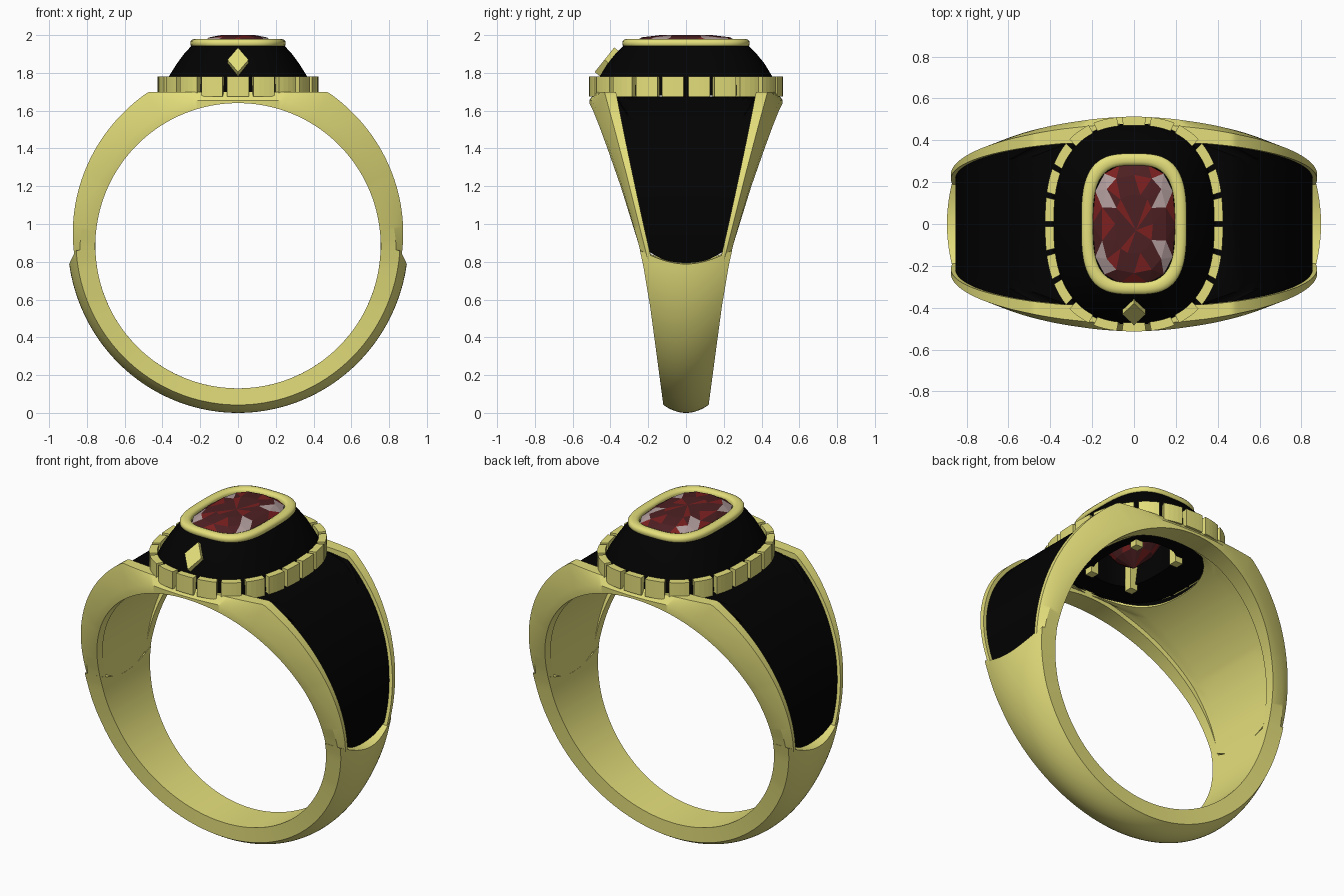
import bpy, bmesh, math, random
from math import sin, cos, asin, acos, pi, radians

if "Cube" in bpy.data.objects:
    bpy.data.objects.remove(bpy.data.objects["Cube"])
random.seed(7)

def material(name, rgb):
    m = bpy.data.materials.new(name)
    m.diffuse_color = (*rgb, 1)
    m.use_nodes = True
    m.node_tree.nodes["Principled BSDF"].inputs["Base Color"].default_value = m.diffuse_color
    return m

GOLD = material("gold", (0.78, 0.74, 0.20))
BLACK = material("black_enamel", (0.0005, 0.0005, 0.0005))
DARK = material("dark_red", (0.075, 0.014, 0.016))
RED = material("bright_red", (0.20, 0.014, 0.014))
PALE = material("pale_pink", (0.45, 0.34, 0.34))
CZ, RI = 0.885, 0.755            # finger hole centre and radius

def finish(name, bm, mats, mirror=None):
    bmesh.ops.recalc_face_normals(bm, faces=bm.faces)
    me = bpy.data.meshes.new(name)
    bm.to_mesh(me)
    bm.free()
    ob = bpy.data.objects.new(name, me)
    bpy.context.collection.objects.link(ob)
    for m in mats:
        me.materials.append(m)
    if mirror:
        mod = ob.modifiers.new("mirror", 'MIRROR')
        mod.use_axis = mirror
        mod.merge_threshold = 0.0005
    return ob

def loft(name, rows, mat, mirror=None, caps=(False, False), loop=False):
    """Join closed rows of points; caps pair point i with point n-1-i."""
    bm = bmesh.new()
    vs = [[bm.verts.new(p) for p in r] for r in rows]
    n = len(rows[0])
    for a, b in zip(vs, vs[1:] + ([vs[0]] if loop else [])):
        for i in range(n):
            j = (i + 1) % n
            bm.faces.new((a[i], a[j], b[j], b[i]))
    for r, c in ((vs[0], caps[0]), (vs[-1], caps[1])):
        if c:
            for i in range(n // 2 - 1):
                bm.faces.new((r[i], r[i + 1], r[n - 2 - i], r[n - 1 - i]))
    return finish(name, bm, [mat], mirror)

def table(x, pts):
    for (x0, y0), (x1, y1) in zip(pts, pts[1:]):
        if x <= x1:
            return y0 + (y1 - y0) * max(0, x - x0) / (x1 - x0)
    return pts[-1][1]

def width(th):                   # half width of the band at each angle
    return table(CZ + RI * sin(th), [
        (.13, .12), (.4, .16), (.6, .19), (.8, .228), (.9, .254), (1.0, .284),
        (1.2, .346), (1.4, .416), (1.52, .46), (1.6, .492), (1.64, .512)])

def inlay_width(th):
    z = min(1.7, CZ + 0.87 * sin(th))
    return 0.18 + 0.205 * (z - 0.8) / 0.9

def rail_radius(th):
    return 0.87 + 0.076 * (math.degrees(th) + 5) / 64.5

def at(th, r, y, top=1.70):
    return (r * cos(th), y, min(top, CZ + r * sin(th)))

def lip(u):                      # angle of the curved lip below the inlay
    return asin((0.79 + 0.07 * u * u - CZ) / 0.88)

US = [i / 8 for i in range(-8, 9)]

# lower band, crowned outside, ending in the curved lip
rows = []
for k in range(49):
    t = k / 48
    row = []
    for outer in (True, False):
        for u in (US if outer else US[::-1]):
            th = -pi / 2 + (lip(u) + pi / 2) * t
            r = 0.885 + 0.014 * t ** 3 - 0.042 * u * u if outer else RI
            row.append(at(th, r, u * width(th)))
    rows.append(row)
loft("lower_band", rows, GOLD, (True, False, False), (False, True))

# raised rails at both edges of the shoulders, sloping outward
rows = []
for k in range(81):
    t = k / 80
    th = radians(-5) + (pi / 2 - radians(-5)) * t
    ro, wi, w = rail_radius(th) - 0.004, inlay_width(th), width(th)
    f = wi + (0.4 + 0.35 * t) * (w - wi)
    side = 0.843 - 0.04 * min(1, t / 0.4)
    inset = 0.002 * max(0, 1 - t * 8)
    rows.append([at(th, RI + inset, wi), at(th, RI + inset, w - inset),
                 at(th, side - inset, w - inset, 1.655),
                 at(th, ro, f), at(th, ro, wi), at(th, 0.80, wi)])
loft("rails", rows, GOLD, (True, True, False), (True, False))

# shoulder panels between the rails, stopping at an oval hole under the head
def panel(name, mat, inner, outer, top):
    rows = []
    for k in range(49):
        t = k / 48
        row = []
        for fn, us in ((outer, US), (inner, US[::-1])):
            for u in us:
                xo = 0.33 * (1 - abs(u) ** 2.5) ** 0.4
                end = acos(xo / 0.79)
                th = lip(u) - 0.01 + (end - lip(u) + 0.01) * t
                row.append(at(th, fn(th), u * (inlay_width(th) + 0.004), top))
        rows.append(row)
    loft(name, rows, mat, (True, False, False), (True, True))

def scoop(th):                   # hollowed back of the shoulders
    return RI + 0.001 + 0.03 * min(1, max(0, (th - 0.05) / 0.5))

panel("inner_lining", GOLD, scoop, lambda th: 0.80, 1.66)
panel("shoulder_inlay", BLACK, lambda th: 0.795, lambda th: rail_radius(th) - 0.025, 1.675)

# head
def oval(a, b, n, z, count=96):
    pts = []
    for i in range(count):
        c, s = cos(2 * pi * i / count), sin(2 * pi * i / count)
        pts.append((math.copysign(abs(c) ** (2 / n), c) * a,
                    math.copysign(abs(s) ** (2 / n), s) * b, z))
    return pts

loft("black_dome", [oval(*p) for p in (
    (.17, .25, 2.8, 1.68), (.39, .48, 2.5, 1.68), (.387, .477, 2.5, 1.74),
    (.367, .457, 2.5, 1.78), (.323, .415, 2.6, 1.85), (.282, .37, 2.8, 1.905),
    (.24, .325, 3.1, 1.95), (.195, .28, 3.1, 1.945))], BLACK, loop=True)

loft("bezel", [oval(.195 + o, .28 + o, 3.1, z) for o, z in (
    (0, 1.94), (.05, 1.94), (.057, 1.948), (.057, 1.965), (.05, 1.975),
    (.035, 1.98), (.018, 1.98), (.005, 1.974), (0, 1.965))], GOLD, loop=True)

# ring of separate blocks around the head, evenly spaced along the oval
path = oval(.425, .513, 2.5, 0, 1440)
path = path[360:] + path[:361]
dist = [0]
for p, q in zip(path, path[1:]):
    dist.append(dist[-1] + math.dist(p, q))
def along(s):
    s %= dist[-1]
    i = next(i for i in range(len(dist)) if dist[i + 1] >= s)
    t = (s - dist[i]) / max(1e-9, dist[i + 1] - dist[i])
    p, q = path[i], path[i + 1]
    return p[0] + (q[0] - p[0]) * t, p[1] + (q[1] - p[1]) * t
bm = bmesh.new()
COUNT = 22
pitch = dist[-1] / COUNT
for k in range(COUNT):
    sec = []
    for m in range(-2, 3):
        x, y = along((k + m * 0.205) * pitch)
        xa, ya = x * (1 - .042 / .425), y * (1 - .042 / .513)
        sec.append([bm.verts.new(v) for v in
                    ((x, y, 1.675), (x, y, 1.78), (xa, ya, 1.78), (xa, ya, 1.675))])
    for a, b in zip(sec, sec[1:]):
        for i in range(4):
            bm.faces.new((a[i], a[(i + 1) % 4], b[(i + 1) % 4], b[i]))
    bm.faces.new(sec[0])
    bm.faces.new(sec[-1])
finish("halo_blocks", bm, [GOLD])

# faceted gem with staggered rings
K = 14
def ring(a, b, z, off):
    out = []
    for i in range(K):
        t = 2 * pi * (i + off) / K
        c, s = cos(t), sin(t)
        out.append((math.copysign(abs(c) ** .72, c) * a, math.copysign(abs(s) ** .72, s) * b, z))
    return out
bm = bmesh.new()
levels = [ring(.09, .14, 2.0, 0), ring(.155, .235, 1.988, .5), ring(.2, .288, 1.955, 0),
          ring(.15, .21, 1.84, .5), ring(.08, .11, 1.72, 0)]
vs = [[bm.verts.new(p) for p in r] for r in levels]
for lv, (a, b) in enumerate(zip(vs, vs[1:])):
    for i in range(K):
        j = (i + 1) % K
        if lv % 2 == 0:
            bm.faces.new((a[i], a[j], b[i]))
            bm.faces.new((a[j], b[j], b[i]))
        else:
            bm.faces.new((a[i], a[j], b[j]))
            bm.faces.new((a[i], b[j], b[i]))
for r, p in ((vs[0], (0.01, -0.03, 2.0)), (vs[-1], (0, 0, 1.65))):
    c = bm.verts.new(p)
    for i in range(K):
        bm.faces.new((r[i], r[(i + 1) % K], c))
for n, f in enumerate(bm.faces):  # pale facets at the corners, scattered red ones
    c = f.calc_center_median()
    corner = abs(c.x) > 0.1 and abs(c.y) > 0.1 and c.z > 1.94
    f.material_index = 2 if corner and random.random() < 0.6 else int(n % 4 == 1)
finish("gem", bm, [DARK, RED, PALE])

# posts holding the gem from below
bm = bmesh.new()
for sx in (-1, 1):
    for sy in (-1, 1):
        vv = bmesh.ops.create_cube(bm, size=1)["verts"]
        bmesh.ops.scale(bm, verts=vv, vec=(.05, .05, .25))
        bmesh.ops.translate(bm, verts=vv, vec=(sx * .14, sy * .19, 1.77))
finish("gem_posts", bm, [GOLD])

# small diamond plate on the front of the dome
bpy.ops.mesh.primitive_cylinder_add(vertices=4, radius=1, depth=1,
                                    location=(0, -.416, 1.857), rotation=(radians(51.5), 0, 0))
d = bpy.context.object
d.name = "front_diamond"
d.scale = (.056, .083, .04)
d.data.materials.append(GOLD)

# smooth shading with crisp edges on the rounded parts
for name in ("lower_band", "rails", "inner_lining", "shoulder_inlay", "black_dome", "bezel"):
    bpy.ops.object.select_all(action='DESELECT')
    ob = bpy.data.objects[name]
    ob.select_set(True)
    bpy.context.view_layer.objects.active = ob
    bpy.ops.object.shade_smooth_by_angle(angle=radians(50 if name == "bezel" else 30))
